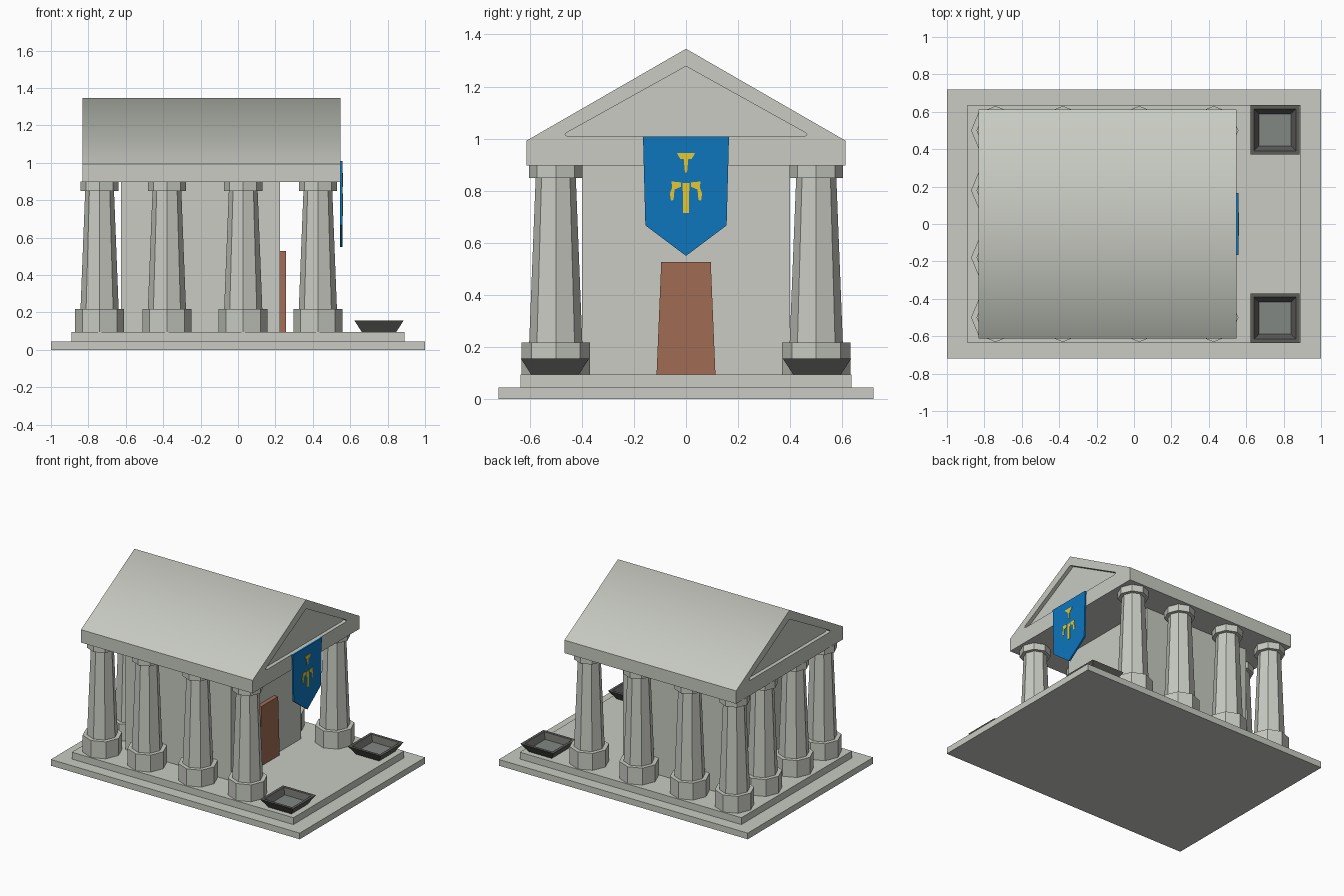
import bpy, bmesh, math

if "Cube" in bpy.data.objects:
    bpy.data.objects.remove(bpy.data.objects["Cube"])


def srgb(r, g, b):
    def f(c):
        c /= 255
        return c / 12.92 if c <= 0.04045 else ((c + 0.055) / 1.055) ** 2.4
    return (f(r), f(g), f(b), 1)


def material(name, *rgb):
    m = bpy.data.materials.new(name)
    m.diffuse_color = srgb(*rgb)
    m.use_nodes = True
    m.node_tree.nodes["Principled BSDF"].inputs["Base Color"].default_value = m.diffuse_color
    return m


STONE = material("pale stone", 200, 203, 194)
DARK = material("dark metal", 92, 93, 89)
ASH = material("ash grey", 130, 135, 131)
WOOD = material("brown door", 160, 108, 84)
BLUE = material("banner blue", 14, 118, 190)
GOLD = material("banner yellow", 240, 208, 50)


def finish(name, bm, *mats):
    bmesh.ops.recalc_face_normals(bm, faces=bm.faces)
    me = bpy.data.meshes.new(name)
    bm.to_mesh(me)
    bm.free()
    for m in mats:
        me.materials.append(m)
    ob = bpy.data.objects.new(name, me)
    bpy.context.collection.objects.link(ob)
    return ob


def extrude_x(name, outline, x0, x1, mat):
    """Closed (y, z) outline extruded from x0 to x1."""
    bm = bmesh.new()
    a = [bm.verts.new((x0, y, z)) for y, z in outline]
    b = [bm.verts.new((x1, y, z)) for y, z in outline]
    bm.faces.new(a)
    bm.faces.new(b)
    n = len(a)
    for i in range(n):
        j = (i + 1) % n
        bm.faces.new((a[i], a[j], b[j], b[i]))
    return finish(name, bm, mat)


def mirrored(half):
    """Complete an outline from its right half."""
    return half + [(-y, z) for y, z in reversed(half) if y > 1e-6]


def box(name, x0, x1, hy, z0, z1, mat):
    return extrude_x(name, mirrored([(hy, z0), (hy, z1)]), x0, x1, mat)


def loft(name, x, y, rings, sides, turn, mats):
    """Stacked (radius, z) rings with capped ends."""
    bm = bmesh.new()
    loops = []
    for r, z in rings:
        angles = [turn + 2 * math.pi * i / sides for i in range(sides)]
        loops.append([bm.verts.new((x + r * math.cos(t), y + r * math.sin(t), z)) for t in angles])
    for a, b in zip(loops, loops[1:]):
        for i in range(sides):
            j = (i + 1) % sides
            bm.faces.new((a[i], a[j], b[j], b[i]))
    bm.faces.new(loops[0])
    top = bm.faces.new(loops[-1])
    top.material_index = len(mats) - 1
    return finish(name, bm, *mats)


# stepped platform
box("lower_step", -1, 1, 0.72, 0, 0.045, STONE)
box("upper_step", -0.89, 0.89, 0.635, 0.045, 0.095, STONE)

# inner hall and door
box("hall", -0.625, 0.225, 0.40, 0.095, 0.90, STONE)
extrude_x("door", mirrored([(0.113, 0.095), (0.095, 0.527)]), 0.22, 0.256, WOOD)

# octagonal columns: two long sides, then the middle of the back
spots = [(x, s * 0.50) for x in (-0.74, -0.38, 0.028, 0.427) for s in (-1, 1)]
spots += [(-0.74, -0.18), (-0.74, 0.18)]
for x, y in spots:
    loft("column_base", x, y, [(0.131, 0.095), (0.131, 0.218)], 8, 0, [STONE])
    loft("column_shaft", x, y, [(0.102, 0.218), (0.077, 0.852)], 8, 0, [STONE])
    loft("column_capital", x, y, [(0.102, 0.85), (0.102, 0.90)], 8, 0, [STONE])

# gabled roof with softened ridge
roof = extrude_x("roof", mirrored([(0.613, 0.898), (0.613, 0.992), (0, 1.345)]), -0.832, 0.547, STONE)
for p in roof.data.polygons:
    p.use_smooth = 0.3 < p.normal.z < 0.99

# recessed triangle at both gable ends
tri = mirrored([(0.45, 1.008), (0.465, 1.014), (0.46, 1.022), (0, 1.278)])
for x0, x1 in ((-0.9, -0.805), (0.52, 0.62)):
    cutter = extrude_x("gable_cutter", tri, x0, x1, STONE)
    cutter.hide_render = True
    cutter.hide_viewport = True
    mod = roof.modifiers.new("gable recess", 'BOOLEAN')
    mod.operation = 'DIFFERENCE'
    mod.solver = 'EXACT'
    mod.object = cutter

# hanging banner with abstract yellow ornament
extrude_x("banner", mirrored([(0, 0.55), (0.156, 0.667), (0.165, 1.008)]), 0.546, 0.558, BLUE)
extrude_x("ornament_bar", mirrored([(0.022, 0.922), (0.035, 0.945)]), 0.557, 0.561, GOLD)
extrude_x("ornament_stem", mirrored([(0.004, 0.87), (0.009, 0.923)]), 0.557, 0.561, GOLD)
extrude_x("ornament_centre", mirrored([(0.011, 0.715), (0.013, 0.83)]), 0.557, 0.561, GOLD)
for s in (-1, 1):
    arm = [(0.018, 0.832), (0.056, 0.836), (0.053, 0.812), (0.062, 0.79), (0.058, 0.762), (0.048, 0.765),
           (0.044, 0.805), (0.02, 0.815)]
    extrude_x("ornament_arm", [(s * y, z) for y, z in arm], 0.557, 0.561, GOLD)

# square fire bowls
q = math.sqrt(2)
for s in (-1, 1):
    rings = [(0.092 * q, 0.095), (0.132 * q, 0.157), (0.112 * q, 0.157), (0.086 * q, 0.118)]
    loft("fire_bowl", 0.754, s * 0.503, rings, 4, math.pi / 4, [DARK, ASH])
